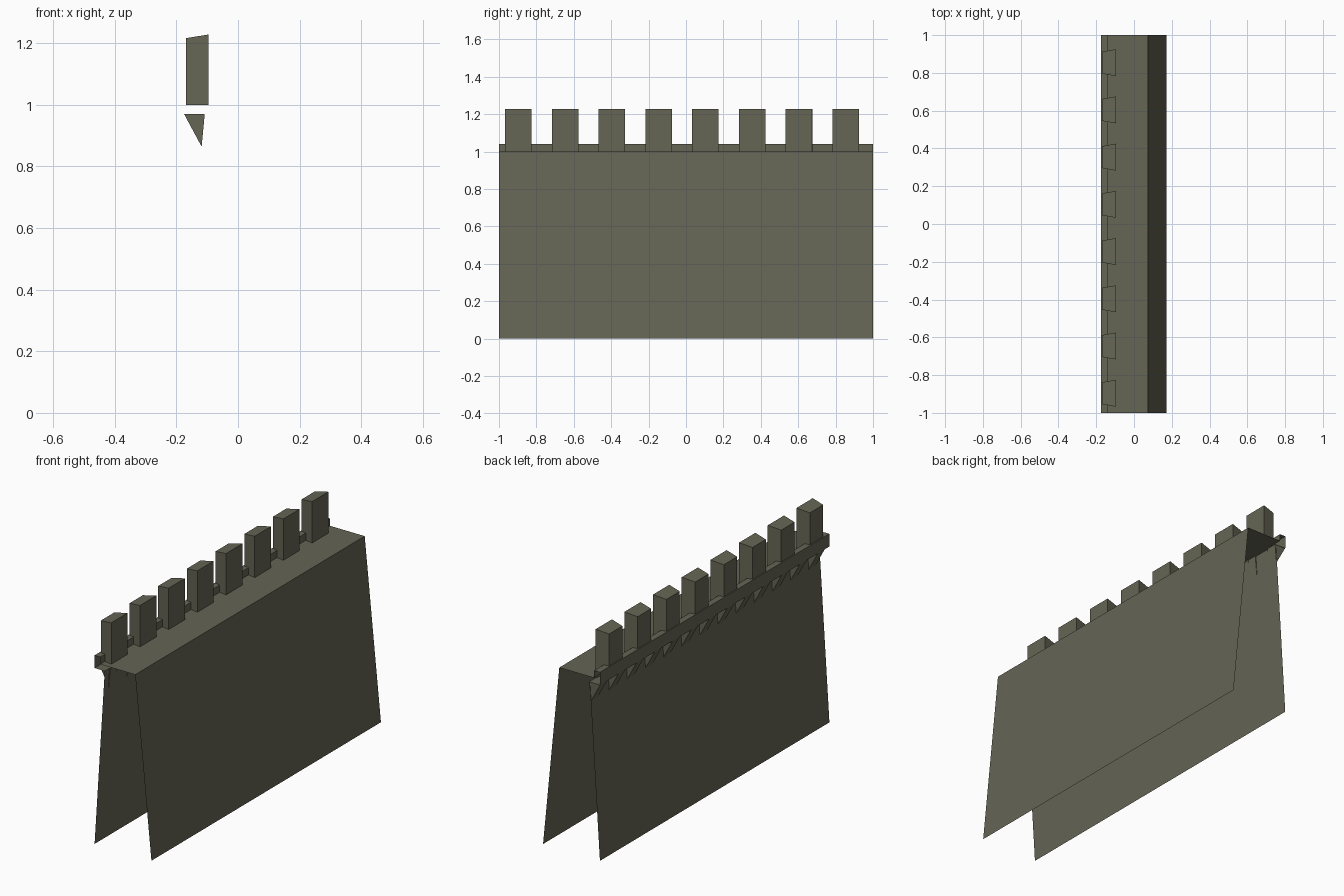
import bpy
import bmesh

if "Cube" in bpy.data.objects:
    bpy.data.objects.remove(bpy.data.objects["Cube"])

stone = bpy.data.materials.new("weathered stone")
stone.diffuse_color = (0.13, 0.128, 0.09, 1.0)
stone.use_nodes = True
stone.node_tree.nodes["Principled BSDF"].inputs["Base Color"].default_value = stone.diffuse_color


def finish(name, bm):
    mesh = bpy.data.meshes.new(name)
    bm.to_mesh(mesh)
    bm.free()
    mesh.materials.append(stone)
    ob = bpy.data.objects.new(name, mesh)
    bpy.context.collection.objects.link(ob)
    return ob


def strip(name, profile, y0=-1.0, y1=1.0):
    """Open sheet: an (x, z) profile swept along y, ends left open."""
    bm = bmesh.new()
    a = [bm.verts.new((x, y0, z)) for x, z in profile]
    b = [bm.verts.new((x, y1, z)) for x, z in profile]
    for i in range(len(profile) - 1):
        bm.faces.new((a[i], b[i], b[i + 1], a[i + 1]))
    return finish(name, bm)


def add_prism(bm, profile, centre, half_widths):
    """Closed prism along y; each profile point has its own half width."""
    a = [bm.verts.new((x, centre - w, z)) for (x, z), w in zip(profile, half_widths)]
    b = [bm.verts.new((x, centre + w, z)) for (x, z), w in zip(profile, half_widths)]
    n = len(profile)
    bm.faces.new(a)
    bm.faces.new(b[::-1])
    for i in range(n):
        j = (i + 1) % n
        bm.faces.new((a[i], b[i], b[j], a[j]))


def row(name, profile, half_widths, centres):
    bm = bmesh.new()
    for c in centres:
        add_prism(bm, profile, c, half_widths)
    bmesh.ops.recalc_face_normals(bm, faces=bm.faces)
    return finish(name, bm)


# Sloping wall faces, open at both ends and underneath
strip("outer_wall", [(-0.175, 0.0), (-0.113, 0.97)])
strip("walkway_and_inner_wall", [(-0.14, 1.0), (0.073, 1.0), (0.172, 0.0)])

# Hollow parapet ledge: underside, outer face, top, inner lip
strip("parapet_ledge", [(-0.113, 0.97), (-0.175, 0.97), (-0.175, 1.04),
                        (-0.14, 1.04), (-0.14, 1.0)])

# Battlement blocks, narrower outside and with tilted tops
row("merlons",
    [(-0.169, 1.0), (-0.096, 1.0), (-0.096, 1.228), (-0.169, 1.216)],
    [0.058, 0.071, 0.071, 0.058],
    [-0.896 + 0.25 * i for i in range(8)])

# Wedge brackets under the ledge
row("corbels",
    [(-0.175, 0.97), (-0.108, 0.97), (-0.118, 0.864)],
    [0.03, 0.03, 0.03],
    [0.968 - 0.158 * i for i in range(13)])
